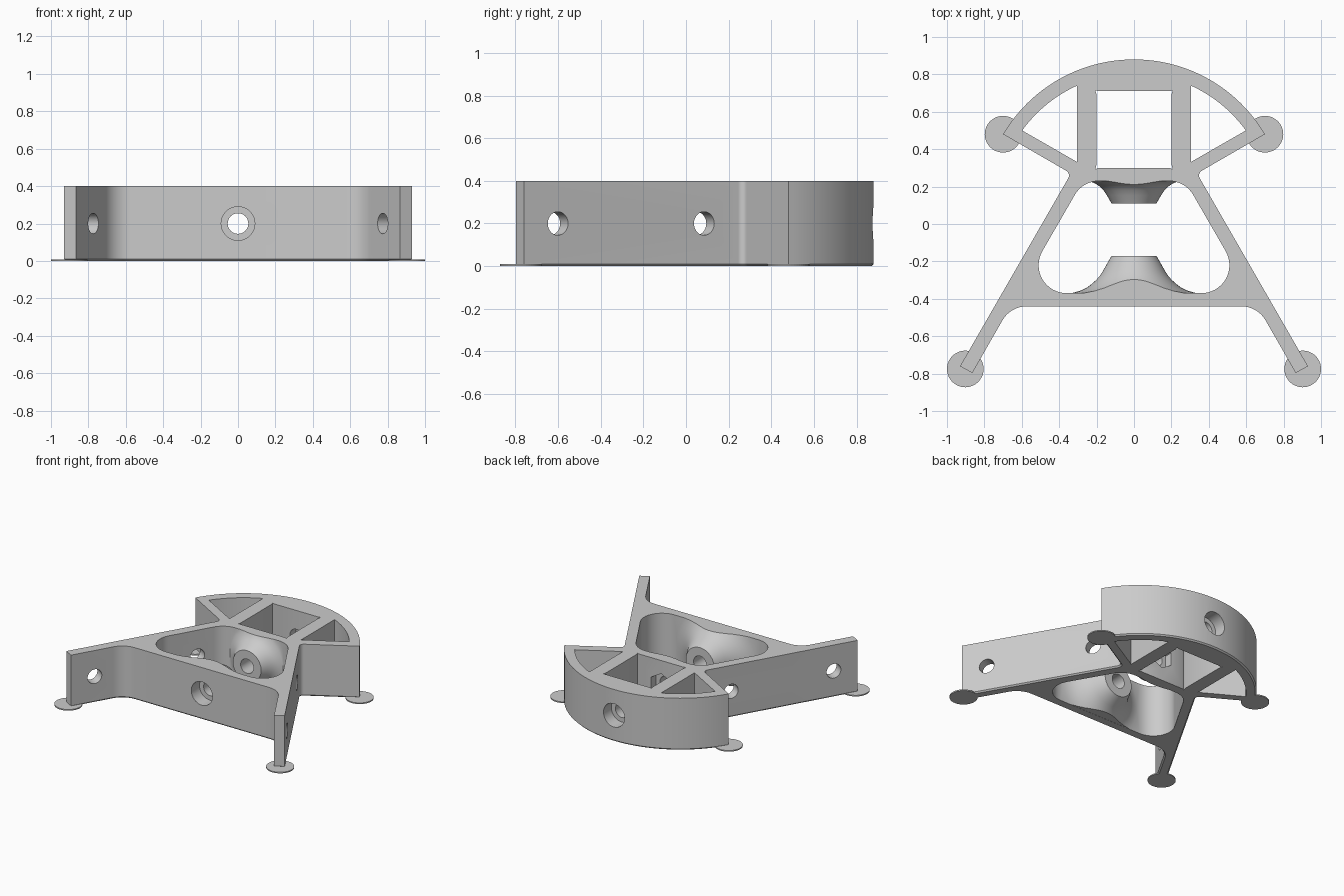
import bpy
import bmesh
from math import sin, cos, tan, pi, radians, asin
from mathutils import Vector

if "Cube" in bpy.data.objects:
    bpy.data.objects.remove(bpy.data.objects["Cube"], do_unlink=True)

H = 0.4            # body height
MID = H / 2        # height of every bore
SLOPE = tan(radians(60))
ARC_Y, ARC_R = 0.0675, 0.8125

grey = bpy.data.materials.new("plain grey")
grey.use_nodes = True
grey.diffuse_color = (0.6, 0.6, 0.6, 1)
grey.node_tree.nodes["Principled BSDF"].inputs["Base Color"].default_value = (0.6, 0.6, 0.6, 1)


def leg_x(y, inset=0.0):
    """x of the sloping leg side at a given y."""
    return 0.337 + (0.27 - y) / SLOPE - inset


def rounded(corners, steps=12):
    """Round the corners (x, y, radius) of a closed outline."""
    pts = []
    for i, (x, y, r) in enumerate(corners):
        p = Vector((x, y))
        if r == 0:
            pts.append(p)
            continue
        a = (Vector(corners[i - 1][:2]) - p).normalized()
        b = (Vector(corners[(i + 1) % len(corners)][:2]) - p).normalized()
        half = a.angle(b) / 2
        centre = p + (a + b).normalized() * (r / sin(half))
        start = p + a * (r / tan(half)) - centre
        end = p + b * (r / tan(half)) - centre
        sweep = start.angle_signed(end)
        for k in range(steps + 1):
            t = -sweep * k / steps
            pts.append(centre + Vector((start.x * cos(t) - start.y * sin(t),
                                        start.x * sin(t) + start.y * cos(t))))
    return pts


def mirrored(half):
    return half + [(-c[0],) + tuple(c[1:]) for c in reversed(half) if abs(c[0]) > 1e-5]


def arc(r, a0, a1, steps):
    """Arc points about the arc centre, angles measured from +y."""
    return [(r * sin(a0 + (a1 - a0) * k / steps),
             ARC_Y + r * cos(a0 + (a1 - a0) * k / steps), 0) for k in range(steps + 1)]


def make_object(name, bm):
    bmesh.ops.recalc_face_normals(bm, faces=bm.faces)
    me = bpy.data.meshes.new(name)
    bm.to_mesh(me)
    bm.free()
    ob = bpy.data.objects.new(name, me)
    bpy.context.collection.objects.link(ob)
    me.materials.append(grey)
    return ob


def prism(name, pts, z0, z1, chamfer=0.0):
    bm = bmesh.new()
    base = bm.faces.new([bm.verts.new((p[0], p[1], z0 + chamfer)) for p in pts])
    ext = bmesh.ops.extrude_face_region(bm, geom=[base], use_keep_orig=True)
    for v in ext["geom"]:
        if isinstance(v, bmesh.types.BMVert):
            v.co.z = z1
    bmesh.ops.recalc_face_normals(bm, faces=bm.faces)
    if chamfer:
        bmesh.ops.inset_region(bm, faces=[base], thickness=chamfer, use_even_offset=True)
        for v in base.verts:
            v.co.z = z0
    return make_object(name, bm)


def lathe(name, profile, steps=64):
    """Revolve (radius, y) points about the bore axis."""
    bm = bmesh.new()
    rings = [[bm.verts.new((r * cos(2 * pi * k / steps), y, MID + r * sin(2 * pi * k / steps)))
              for k in range(steps)] for r, y in profile]
    for a, b in zip(rings, rings[1:]):
        for k in range(steps):
            n = (k + 1) % steps
            bm.faces.new((a[k], a[n], b[n], b[k]))
    bm.faces.new(rings[0])
    bm.faces.new(rings[-1])
    return make_object(name, bm)


def rod(name, start, end, r, sides=40):
    a, b = Vector(start), Vector(end)
    bpy.ops.mesh.primitive_cylinder_add(vertices=sides, radius=r, depth=(b - a).length,
                                        location=(a + b) / 2)
    ob = bpy.context.object
    ob.name = name
    ob.rotation_euler = (b - a).to_track_quat("Z", "Y").to_euler()
    ob.data.materials.append(grey)
    return ob


def combine(target, tool, operation):
    tool.hide_render = True
    bpy.context.view_layer.update()
    mod = target.modifiers.new(operation, "BOOLEAN")
    mod.object, mod.operation, mod.solver = tool, operation, "EXACT"
    bpy.ops.object.select_all(action="DESELECT")
    bpy.context.view_layer.objects.active = target
    target.select_set(True)
    bpy.ops.object.modifier_apply(modifier=mod.name)
    bpy.data.objects.remove(tool, do_unlink=True)


# Main body outline: curved back, notch, sloping legs, filleted front wall
half = arc(ARC_R, 0, asin(0.7 / ARC_R), 24) + [
    (leg_x(0.27), 0.27, 0.03), (0.93, -0.76, 0), (0.865, -0.797, 0),
    (leg_x(-0.44, 0.0866), -0.44, 0.15)]
body = prism("frame_body", rounded(mirrored(half)), 0, H, 0.01)

# Central rounded pocket
pocket = [(leg_x(0.23, 0.0866), 0.23, 0.15), (leg_x(-0.37, 0.0866), -0.37, 0.15)]
combine(body, prism("central_pocket", rounded(mirrored(pocket), 16), -0.1, H + 0.1), "DIFFERENCE")

# Square pocket with slightly relieved corners
square = [(0, 0.71), (0.19, 0.71), (0.207, 0.715), (0.2, 0.69),
          (0.2, 0.32), (0.207, 0.293), (0.19, 0.3), (0, 0.3)]
square = square + [(-x, y) for x, y in reversed(square) if x > 0]
combine(body, prism("square_pocket", square, -0.1, H + 0.1), "DIFFERENCE")

# Wedge pockets either side
R_IN = 0.738
wedge = arc(R_IN, asin(0.305 / R_IN), asin(0.598 / R_IN), 12) + [(0.305, 0.332, 0)]
for s in (1, -1):
    combine(body, prism("wedge_pocket", [(s * p[0], p[1]) for p in wedge], -0.1, H + 0.1), "DIFFERENCE")

# Flared bosses facing each other across the central pocket
bosses = {
    "front_boss": [(0.12, -0.17), (0.143, -0.21), (0.165, -0.25), (0.18, -0.273), (0.2, -0.297),
                   (0.225, -0.32), (0.255, -0.342), (0.29, -0.358), (0.34, -0.371), (0.34, -0.41)],
    "back_boss": [(0.12, 0.11), (0.145, 0.153), (0.163, 0.18), (0.18, 0.198), (0.2, 0.212),
                  (0.225, 0.224), (0.25, 0.231), (0.25, 0.265)]}
for name, profile in bosses.items():
    boss = lathe(name, profile)
    slab = prism("slab", [(-1, -1), (1, -1), (1, 1), (-1, 1)], 0.001, H)
    combine(boss, slab, "INTERSECT")
    combine(body, boss, "UNION")

# Bore along y, counterbores at both ends, nut recess in the square pocket
combine(body, rod("bore", (0, -1, MID), (0, 1, MID), 0.055), "DIFFERENCE")
combine(body, rod("front_counterbore", (0, -0.6, MID), (0, -0.34, MID), 0.09), "DIFFERENCE")
combine(body, rod("back_counterbore", (0, 0.78, MID), (0, 1, MID), 0.09), "DIFFERENCE")
combine(body, rod("nut_recess", (0, 0.24, MID), (0, 0.34, MID), 0.1, 6), "DIFFERENCE")

# Cross holes through each leg
for s in (1, -1):
    for y in (-0.6, 0.085):
        c = Vector((s * leg_x(y), y, MID))
        n = Vector((s * cos(pi / 6), sin(pi / 6), 0))
        combine(body, rod("leg_hole", c - n * 0.13, c + n * 0.1, 0.055), "DIFFERENCE")

bpy.ops.object.select_all(action="DESELECT")
body.select_set(True)
bpy.context.view_layer.objects.active = body
bpy.ops.object.shade_smooth_by_angle(angle=radians(30))

# Thin round foot pads under the four tips
for side, s in (("left", 1), ("right", -1)):
    for end, x, y in (("front", 0.902, -0.775), ("back", 0.7, 0.48)):
        rod(f"{end}_{side}_foot_pad", (s * x, y, 0), (s * x, y, 0.009), 0.098, 48)
